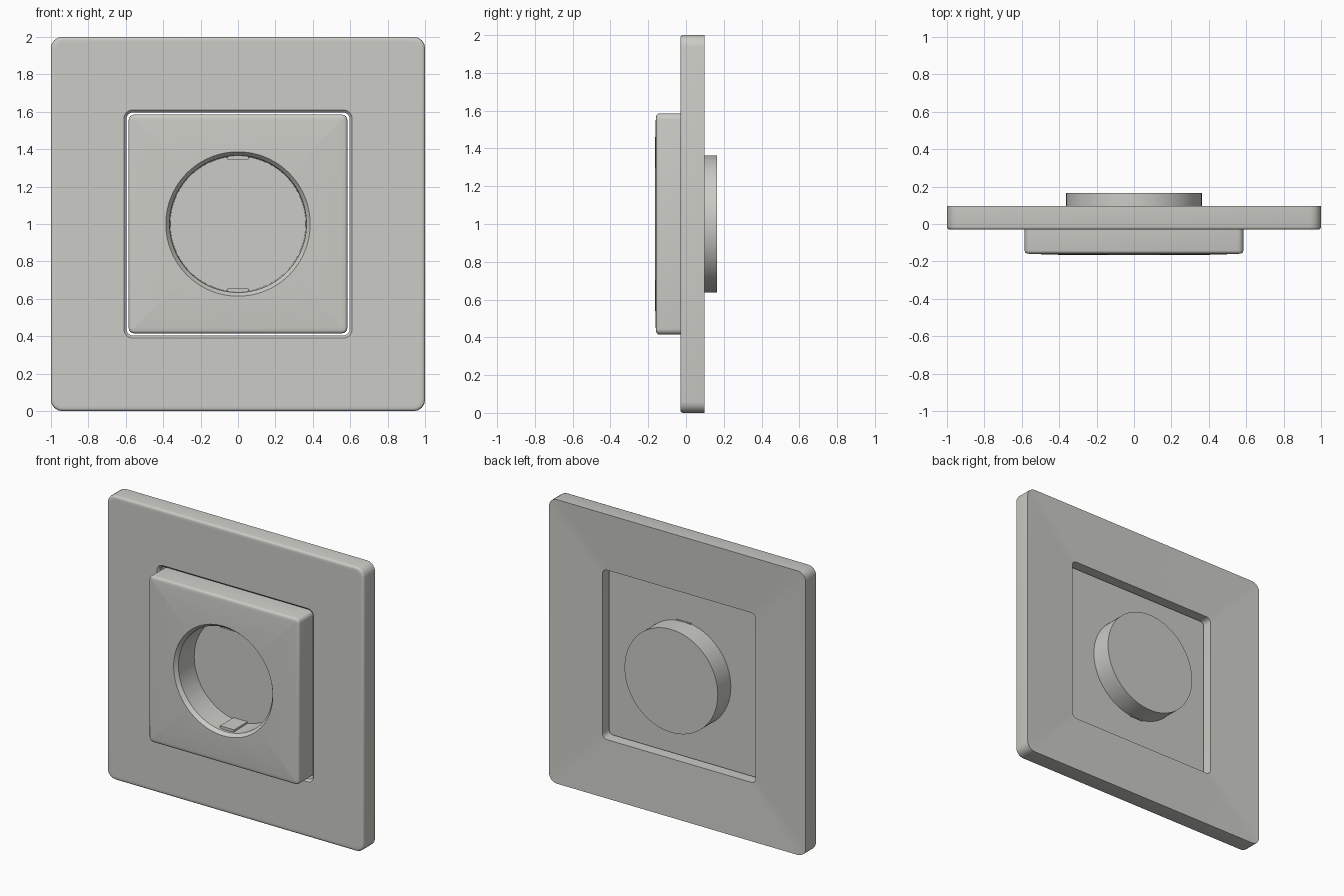
import bpy, bmesh
from math import sin, cos, pi, radians

cube = bpy.data.objects.get("Cube")
if cube:
    bpy.data.objects.remove(cube)

MID = 1.0  # height of the centre


def make_material(name, rgb):
    mat = bpy.data.materials.new(name)
    mat.use_nodes = True
    mat.diffuse_color = (*rgb, 1)
    bsdf = mat.node_tree.nodes["Principled BSDF"]
    bsdf.inputs["Base Color"].default_value = (*rgb, 1)
    bsdf.inputs["Roughness"].default_value = 0.5
    return mat


plastic = make_material("warm light grey plastic", (0.6, 0.6, 0.565))


def square(bm, half, radius, y, steps=4):
    """Loop of vertices around a rounded square facing the front."""
    loop = []
    for q, (sx, sz) in enumerate([(1, 1), (-1, 1), (-1, -1), (1, -1)]):
        for i in range(steps + 1):
            a = (q + i / steps) * pi / 2
            x = sx * (half - radius) + radius * cos(a)
            z = sz * (half - radius) + radius * sin(a)
            loop.append(bm.verts.new((x, y, MID + z)))
    return loop


def circle(bm, radius, y, count=96):
    angles = [2 * pi * i / count for i in range(count)]
    return [bm.verts.new((radius * cos(a), y, MID + radius * sin(a))) for a in angles]


def loft(bm, loops):
    for a, b in zip(loops, loops[1:]):
        n = len(a)
        for i in range(n):
            j = (i + 1) % n
            bm.faces.new((a[i], a[j], b[j], b[i]))


def fill_between(bm, outer, inner):
    """Fill the flat area between two loops of different vertex counts."""
    edges = [bm.edges.get((lp[i - 1], lp[i])) for lp in (outer, inner) for i in range(len(lp))]
    bmesh.ops.triangle_fill(bm, edges=edges, use_beauty=True, normal=(0, 1, 0))


def finish(bm, name):
    bmesh.ops.recalc_face_normals(bm, faces=bm.faces[:])
    mesh = bpy.data.meshes.new(name)
    bm.to_mesh(mesh)
    bm.free()
    mesh.materials.append(plastic)
    obj = bpy.data.objects.new(name, mesh)
    bpy.context.collection.objects.link(obj)
    bpy.ops.object.select_all(action="DESELECT")
    obj.select_set(True)
    bpy.context.view_layer.objects.active = obj
    bpy.ops.object.shade_smooth_by_angle(angle=radians(35))
    return obj


def rounded_edge(bm, half, radius, front, size):
    """Loops that roll from the side wall over to the front face."""
    loops = []
    for i in range(4):
        a = i * pi / 6
        inset = size * (1 - cos(a))
        loops.append(square(bm, half - inset, radius - inset, front + size * (1 - sin(a))))
    return loops


# Outer frame: rounded front edge, chamfered opening, back dished towards the opening
bm = bmesh.new()
loops = [square(bm, 1.0, 0.06, 0.097)]
loops += rounded_edge(bm, 1.0, 0.06, -0.03, 0.015)
loops += [square(bm, half, r, y) for half, r, y in [
    (0.97, 0.04, -0.03), (0.61, 0.045, -0.03), (0.597, 0.035, -0.017), (0.597, 0.035, 0.077)]]
loft(bm, loops + loops[:1])
finish(bm, "outer_frame")

# Socket insert: slightly domed square block with a round well and a rear cup
bm = bmesh.new()
block = [square(bm, 0.585, 0.03, 0.02)]
block += rounded_edge(bm, 0.585, 0.03, -0.158, 0.016)
block.append(square(bm, 0.555, 0.012, -0.16))
loft(bm, block)
well = [circle(bm, r, y) for r, y in [(0.386, -0.165), (0.366, -0.14), (0.362, 0.03)]]
loft(bm, well)
bm.faces.new(well[-1])
cup = [circle(bm, 0.363, y) for y in (0.02, 0.165)]
loft(bm, cup)
bm.faces.new(cup[-1])
fill_between(bm, block[0], cup[0])
fill_between(bm, block[-1], well[0])
finish(bm, "socket_insert")

# Earth contact tabs at the top and bottom of the well
for name, side in (("upper_contact", 1), ("lower_contact", -1)):
    bm = bmesh.new()
    bmesh.ops.create_cube(bm, size=1)
    bmesh.ops.scale(bm, vec=(0.11, 0.15, 0.02), verts=bm.verts)
    bmesh.ops.translate(bm, vec=(0, -0.047, MID + side * 0.356), verts=bm.verts)
    finish(bm, name)
